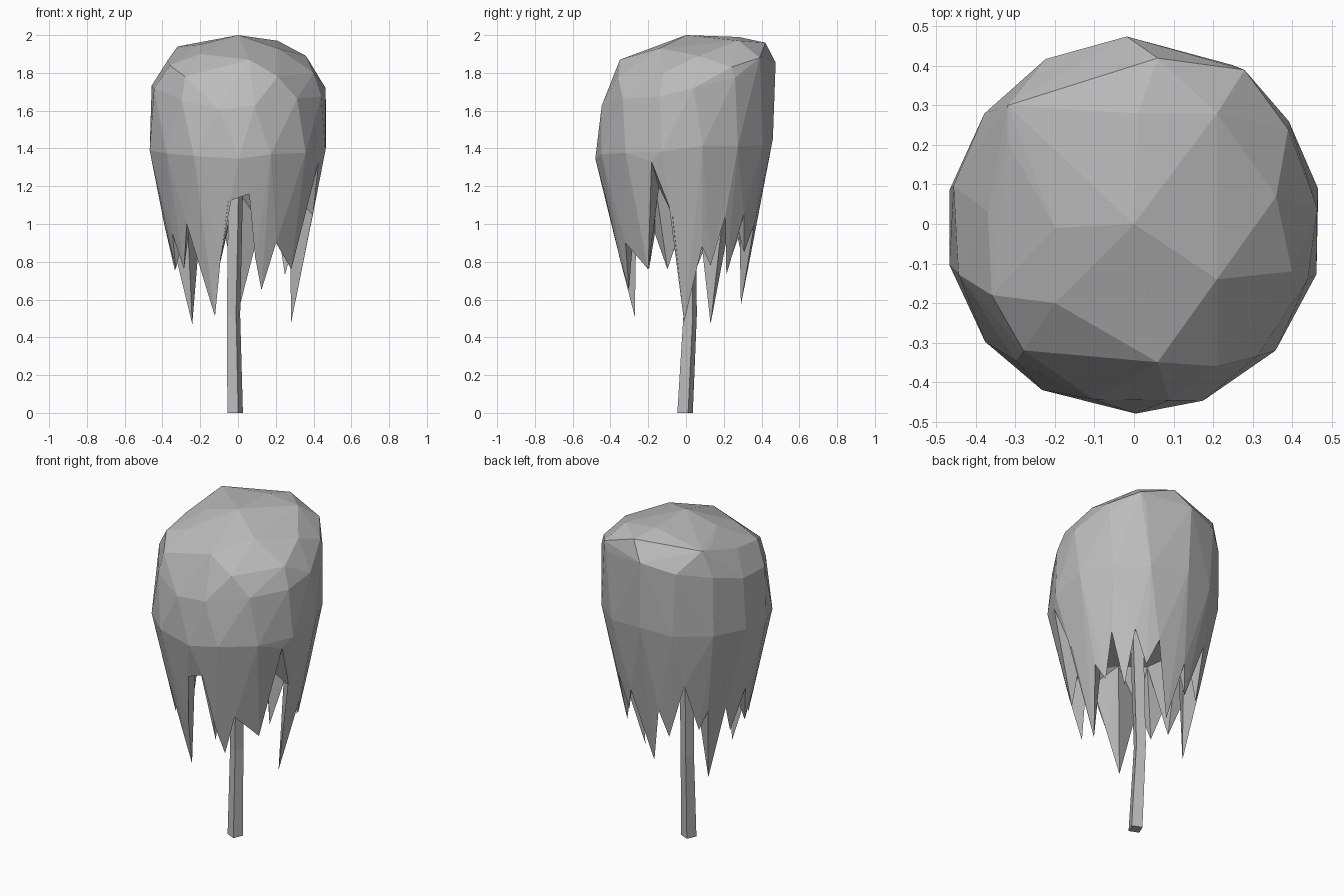
import bpy
import bmesh
import random
from math import sin, cos, atan2, radians, tau
from mathutils import Vector

random.seed(4)

cube = bpy.data.objects.get("Cube")
if cube:
    bpy.data.objects.remove(cube)

grey = bpy.data.materials.new("plain_grey")
grey.use_nodes = True
grey.diffuse_color = (0.5, 0.5, 0.5, 1)
grey.node_tree.nodes["Principled BSDF"].inputs["Base Color"].default_value = grey.diffuse_color


def finish(bm, name):
    bmesh.ops.recalc_face_normals(bm, faces=bm.faces)
    mesh = bpy.data.meshes.new(name)
    bm.to_mesh(mesh)
    bm.free()
    mesh.materials.append(grey)
    part = bpy.data.objects.new(name, mesh)
    bpy.context.collection.objects.link(part)
    return part


def ring(bm, sides, centre, radius_x, radius_y, tilt=0.0, start=0.0, jitter=0.0):
    """Irregular horizontal loop, raised towards the back by tilt."""
    loop = []
    for i in range(sides):
        a = start + tau * (i + random.uniform(-jitter, jitter)) / sides
        x, y = radius_x * cos(a), radius_y * sin(a)
        lift = tilt * y + random.uniform(-jitter, jitter) * 0.15
        loop.append(bm.verts.new(Vector(centre) + Vector((x, y, lift))))
    return loop


def stitch(bm, upper, lower):
    """Triangulate between two loops with different vertex counts."""
    def by_angle(loop):
        pairs = sorted(((atan2(v.co.y, v.co.x) % tau, i, v) for i, v in enumerate(loop)))
        return [(a, v) for a, i, v in pairs] + [(pairs[0][0] + tau, pairs[0][2])]
    up, low = by_angle(upper), by_angle(lower)
    i = j = 0
    while i < len(up) - 1 or j < len(low) - 1:
        step_up = j == len(low) - 1 or (
            i < len(up) - 1 and up[i + 1][0] + up[i][0] < low[j + 1][0] + low[j][0])
        if step_up:
            bm.faces.new((up[i][1], up[i + 1][1], low[j][1]))
            i += 1
        else:
            bm.faces.new((up[i][1], low[j + 1][1], low[j][1]))
            j += 1


def cap(bm, loop, point):
    tip = bm.verts.new(point)
    for a, b in zip(loop, loop[1:] + loop[:1]):
        bm.faces.new((a, b, tip))


# Corners of the lopsided faceted dome
DOME = [(0, 0, 2), (.21, .28, 1.97), (.01, .28, 1.99), (.06, .42, 1.96),
        (-.32, .3, 1.94), (-.32, .21, 1.93), (-.2, -.01, 1.95), (-.2, -.2, 1.9),
        (.06, -.35, 1.87), (.21, -.36, 1.78), (-.28, -.32, 1.78),
        (-.36, -.18, 1.84), (-.37, .03, 1.87), (.21, -.14, 1.93),
        (.36, .07, 1.89), (.39, .24, 1.83), (.4, -.12, 1.8), (.28, .39, 1.88)]

# Hanging hem: angle and height of strand tips and the notches between them
HEM = [(0, .48), (15, .88), (24, .78), (33, 1.04), (42, .73), (52, 1.05),
       (62, .85), (72, 1.0), (88, .57), (100, .92), (108, .75), (123, 1.1),
       (136, .8), (143, .92), (150, .47), (160, .92), (170, .75), (181, 1.0),
       (195, .76), (204, .95), (213, .76), (226, 1.0), (245, .51), (255, .82),
       (263, 1.12), (278, 1.16), (285, .82), (293, .65), (303, .9), (326, .76),
       (338, 1.33), (351, 1.05)]

# Crown: convex dome flowing into a ragged drooping skirt
bm = bmesh.new()
shoulder = ring(bm, 13, (0, .01, 1.73), .465, .465, .24, .1, .15)
belly = ring(bm, 14, (0, -.01, 1.4), .477, .47, .08, .2, .12)
dome = [bm.verts.new(p) for p in DOME]
bmesh.ops.convex_hull(bm, input=dome + shoulder + belly)
floor = [f for f in bm.faces if all(v in belly for v in f.verts)]
bmesh.ops.delete(bm, geom=floor, context="FACES")
inside = [v for v in bm.verts if not v.link_faces]
bmesh.ops.delete(bm, geom=inside, context="VERTS")
loose = [e for e in bm.edges if not e.link_faces]
bmesh.ops.delete(bm, geom=loose, context="EDGES")

hem = []
for degrees, z in HEM:
    r = .475 - (1.4 - z) * .21
    a = radians(degrees)
    hem.append(bm.verts.new((r * cos(a), r * sin(a) - .01, z)))
hollow = ring(bm, 9, (0, 0, 1.2), .28, .28, 0, .2, .1)
stitch(bm, [v for v in belly if v.is_valid], hem)
stitch(bm, hollow, hem)
cap(bm, hollow, (0, 0, 1.25))
finish(bm, "drooping_crown")

# Trunk: slender square stem with a slight bend
bm = bmesh.new()
stem = [ring(bm, 4, centre, r, r, start=.37)
        for centre, r in (((-.015, -.005, 0), .044),
                          ((-.024, .022, .52), .038),
                          ((-.01, .01, 1.3), .042))]
for low, high in zip(stem, stem[1:]):
    for i in range(len(low)):
        k = (i + 1) % len(low)
        bm.faces.new((low[i], low[k], high[k], high[i]))
bm.faces.new(stem[0])
bm.faces.new(stem[-1])
finish(bm, "trunk")
